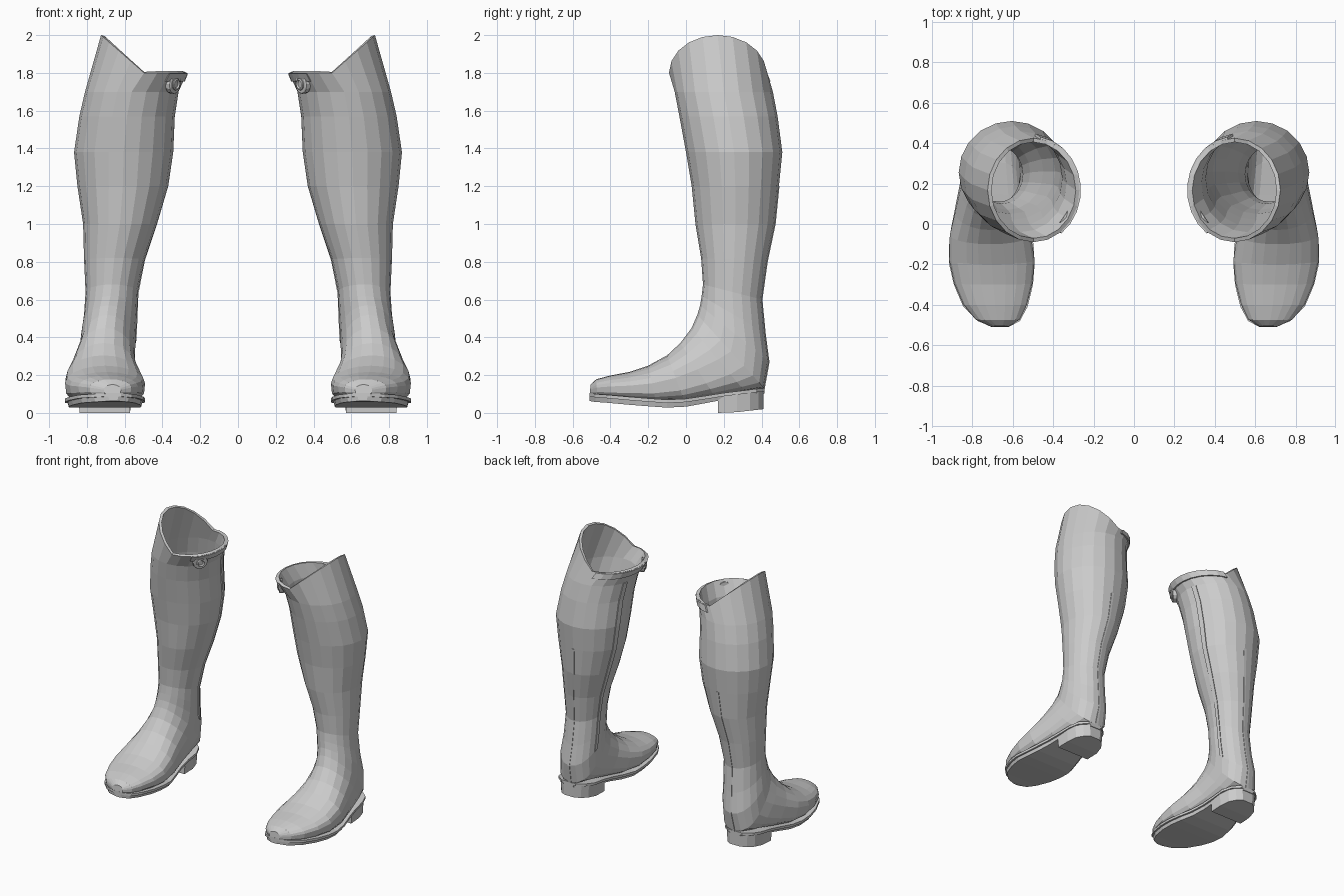
import bpy, bmesh, math
from mathutils import Vector, Matrix

if "Cube" in bpy.data.objects:
    bpy.data.objects.remove(bpy.data.objects["Cube"])

SIDES = 20


def finish(name, bm, thickness=0):
    """Turn a bmesh into an object, mirrored to make the second boot."""
    bmesh.ops.recalc_face_normals(bm, faces=bm.faces)
    me = bpy.data.meshes.new(name)
    bm.to_mesh(me)
    bm.free()
    ob = bpy.data.objects.new(name, me)
    bpy.context.collection.objects.link(ob)
    if thickness:
        s = ob.modifiers.new("Wall", "SOLIDIFY")
        s.thickness = thickness
        s.offset = -1
    ob.modifiers.new("Pair", "MIRROR").use_clip = False
    return ob


def loft(name, rings, cap_end=True, thickness=0):
    """Skin a list of closed rings."""
    bm = bmesh.new()
    vr = [[bm.verts.new(p) for p in r] for r in rings]
    n = len(vr[0])
    for a, b in zip(vr, vr[1:]):
        for i in range(n):
            j = (i + 1) % n
            bm.faces.new((a[i], a[j], b[j], b[i]))
    bm.faces.new(vr[0])
    if cap_end:
        bm.faces.new(vr[-1])
    return finish(name, bm, thickness)


# Boot sections: front/top (y, z), back/bottom (y, z), inner x, outer x, squareness of the lower half
SECTIONS = [
    (-.505, .15, -.51, .095, .62, .71, .6),
    (-.475, .178, -.47, .09, .565, .785, .55),
    (-.40, .198, -.40, .082, .53, .845, .5),
    (-.30, .217, -.29, .072, .503, .89, .5),
    (-.20, .25, -.16, .062, .492, .915, .5),
    (-.10, .305, -.01, .065, .51, .912, .5),
    (-.03, .37, .15, .09, .535, .885, .55),
    (.03, .45, .31, .115, .545, .86, .65),
    (.06, .52, .415, .13, .545, .84, .8),
    (.075, .57, .44, .27, .54, .83, .95),
    (.083, .62, .42, .42, .535, .815, 1),
    (.09, .68, .402, .60, .53, .807, 1),
    (.08, .82, .43, .80, .495, .815, 1),
    (.05, 1.0, .472, 1.0, .43, .82, 1),
    (.03, 1.2, .492, 1.2, .37, .85, 1),
    (0, 1.38, .51, 1.38, .343, .868, 1),
    (-.035, 1.57, .485, 1.57, .335, .84, 1),
    (-.06, 1.70, .46, 1.70, .315, .81, 1),
    (-.09, 1.80, .425, 1.80, .27, .725, 1),
]
RIM = SECTIONS[-1]


def spow(v, p):
    return math.copysign(abs(v) ** p, v)


def point(sec, deg, push=0):
    """Point on a section: 0 outer side, 90 front, 180 inner side, 270 back."""
    yf, zf, yb, zb, x0, x1, p = sec
    a = math.radians(deg)
    c, s = math.cos(a), math.sin(a)
    lift = .2 * max(0, c) if sec is RIM else 0
    if s < 0:
        c, s = spow(c, p), spow(s, p)
    mid = Vector(((x0 + x1) / 2, (yf + yb) / 2, (zf + zb) / 2))
    off = Vector((c * (x1 - x0) / 2, s * (yf - yb) / 2, s * (zf - zb) / 2))
    return mid + off + off.normalized() * push + Vector((0, 0, lift))


# Hollow upper and shaft, open at the raised rim
loft("boot_upper", [[point(s, 360 * i / SIDES) for i in range(SIDES)]
                    for s in SECTIONS], cap_end=False, thickness=.02)


# Raised strips following the shaft
def strip(name, first, last, deg, half, push):
    loft(name, [[point(s, deg - half, -.01), point(s, deg - half, push),
                 point(s, deg + half, push), point(s, deg + half, -.01)]
                for s in SECTIONS[first:last]])


strip("side_zip_flap", 9, 18, 196, 4, .006)
strip("back_seam", 8, 15, 270, 2.5, .003)

# Strap under the rim on the inner side
rows = []
for deg in range(126, 262, 15):
    low, top = point(SECTIONS[-2], deg), point(RIM, deg)
    out = Vector((math.cos(math.radians(deg)), -math.sin(math.radians(deg)), 0))
    a, b = low.lerp(top, .55), low.lerp(top, .98)
    rows.append([a - out * .01, a + out * .01, b + out * .008, b - out * .01])
loft("rim_strap", rows)

# Buckle disc with a raised ring
d = Vector((-.8, -.55, -.12)).normalized()
centre = point(SECTIONS[-2], 143).lerp(point(RIM, 143), .42) + d * .008
turn = Matrix.Translation(centre) @ d.to_track_quat('Z', 'Y').to_matrix().to_4x4()


def disc(profile):
    return [[turn @ Vector((r * math.cos(i * math.pi / 6), r * math.sin(i * math.pi / 6), h))
             for i in range(12)] for r, h in profile]


loft("buckle_tab", disc([(.052, -.02), (.052, .006), (.046, .01)]))
loft("buckle_stud", disc([(.032, .005), (.032, .016), (.024, .02), (.018, .012)]))


# Sole parts: stations of y, inner x, outer x, top z, bottom z
def slab(name, stations, taper=0):
    loft(name, [[(x0, y, t), (x1, y, t), (x1 - taper, y, b), (x0 + taper, y, b)]
                for y, x0, x1, t, b in stations])


OUTLINE = [
    (-.51, .62, .70, .105), (-.48, .565, .775, .10), (-.41, .527, .845, .095),
    (-.30, .50, .892, .085), (-.20, .492, .915, .077), (-.10, .497, .915, .07),
    (0, .525, .90, .075), (.10, .548, .875, .09), (.20, .558, .857, .106),
    (.30, .56, .845, .118), (.37, .59, .82, .127), (.415, .645, .765, .131),
]
slab("welt", [(y, a, b, z, z - .018) for y, a, b, z in OUTLINE])
slab("sole", [(y, a + .012, b - .012, z - .014, z - .042 + max(0, y) * .03)
              for y, a, b, z in OUTLINE], .008)

# Stacked heel with straight front and rounded back
slab("heel", [(.17, .567, .845, .095, 0), (.27, .565, .842, .105, .004),
              (.34, .583, .825, .113, .012), (.385, .615, .79, .118, .017),
              (.41, .655, .75, .12, .02)], .006)
